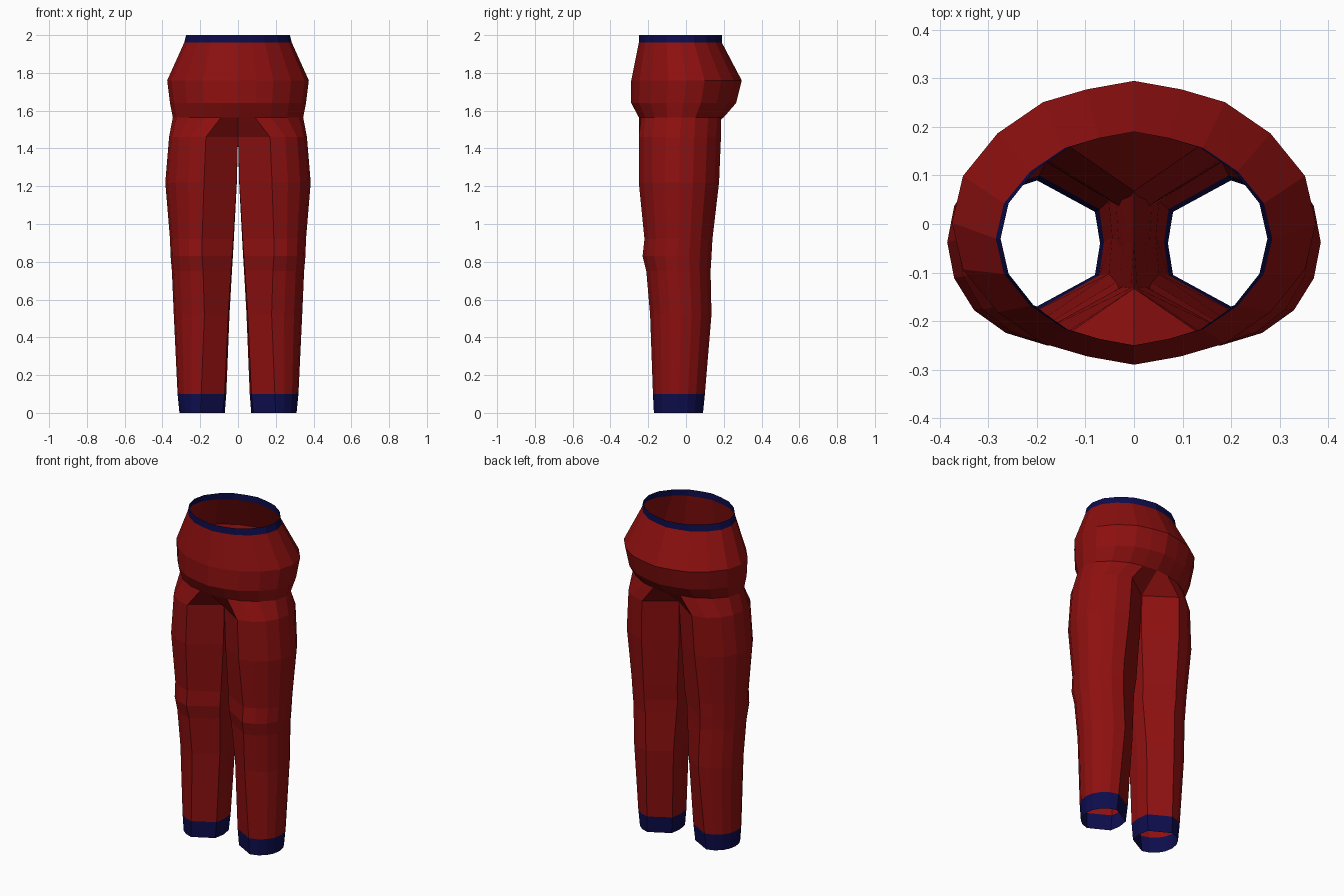
import bpy
import bmesh

old = bpy.data.objects.get("Cube")
if old:
    bpy.data.objects.remove(old, do_unlink=True)


def make_material(name, colour):
    mat = bpy.data.materials.new(name)
    mat.use_nodes = True
    mat.diffuse_color = colour
    mat.node_tree.nodes["Principled BSDF"].inputs["Base Color"].default_value = colour
    return mat


red = make_material("red cloth", (0.27, 0.005, 0.005, 1))
navy = make_material("navy trim", (0.004, 0.004, 0.075, 1))

# Quarter outlines, from centre (or leg corner) round to the side
HIP_X, HIP_Y = (0, .26, .50, .75, .94, 1), (1, .94, .85, .63, .33, 0)
LEG_X, LEG_Y = (0, .41, .73, .93, 1), (1, .88, .66, .35, 0)

# Hip rings: height, half width, front y, back y
HIPS = [(2.0, .275, -.25, .19), (1.96, .285, -.25, .19), (1.76, .375, -.29, .295),
        (1.64, .36, -.29, .265), (1.565, .345, -.25, .20)]

# Leg rings: height, outer x, front y, back y, inner x, corner x, inner half depth
LEGS = [(1.46, .365, -.25, .185, 0, .17, .10), (1.22, .385, -.25, .175, .006, .18, .095),
        (.92, .36, -.22, .14, .022, .19, .09), (.83, .357, -.23, .135, .027, .19, .085),
        (.75, .35, -.21, .13, .032, .185, .08), (.52, .34, -.19, .135, .045, .178, .075),
        (.10, .32, -.175, .10, .062, .195, .068), (0, .31, -.17, .09, .07, .2, .065)]


def outline(xs, ys, x0, x1, front, back):
    """Half outline from the front, round the side, to the back."""
    mid, half = (front + back) / 2, (back - front) / 2
    pts = [(x0 + (x1 - x0) * u, mid - half * v) for u, v in zip(xs, ys)]
    return pts + [(x, 2 * mid - y) for x, y in reversed(pts[:-1])]


def add_ring(bm, pts, z):
    return [bm.verts.new((x, y, z)) for x, y in pts]


def bridge(bm, upper, lower, closed=False):
    count = len(upper)
    for i in range(count if closed else count - 1):
        j = (i + 1) % count
        bm.faces.new((upper[i], lower[i], lower[j], upper[j]))


bm = bmesh.new()

# Left half of the hips
hips = [add_ring(bm, outline(HIP_X, HIP_Y, 0, w, f, b), z) for z, w, f, b in HIPS]
for upper, lower in zip(hips, hips[1:]):
    bridge(bm, upper, lower)

# Left leg, open at the ankle
legs = []
for z, w, f, b, inner, corner, depth in LEGS:
    pts = outline(LEG_X, LEG_Y, corner, w, f, b)
    mid = (f + b) / 2
    side = inner * 1.15
    pts += [(side, mid + depth), (inner, mid), (side, mid - depth)]
    legs.append(add_ring(bm, pts, z))
for upper, lower in zip(legs, legs[1:]):
    bridge(bm, upper, lower, closed=True)

# Join hips to thigh, with a gusset at front and back
seam, thigh = hips[-1], legs[0]
bridge(bm, seam[1:-1], thigh[:9])
bm.faces.new((seam[0], thigh[-1], thigh[0], seam[1]))
bm.faces.new((seam[-2], thigh[8], thigh[9], seam[-1]))

# Mirror to the right half and weld the centre seam
copy = bmesh.ops.duplicate(bm, geom=bm.verts[:] + bm.edges[:] + bm.faces[:])["geom"]
for v in copy:
    if isinstance(v, bmesh.types.BMVert):
        v.co.x = -v.co.x
bmesh.ops.reverse_faces(bm, faces=[f for f in copy if isinstance(f, bmesh.types.BMFace)])
bmesh.ops.remove_doubles(bm, verts=bm.verts[:], dist=.0005)

# Waistband and ankle cuffs are navy
for face in bm.faces:
    z = face.calc_center_median().z
    face.material_index = int(z > 1.96 or z < .1)

mesh = bpy.data.meshes.new("trousers")
bm.to_mesh(mesh)
bm.free()
mesh.materials.append(red)
mesh.materials.append(navy)
trousers = bpy.data.objects.new("trousers", mesh)
bpy.context.collection.objects.link(trousers)
